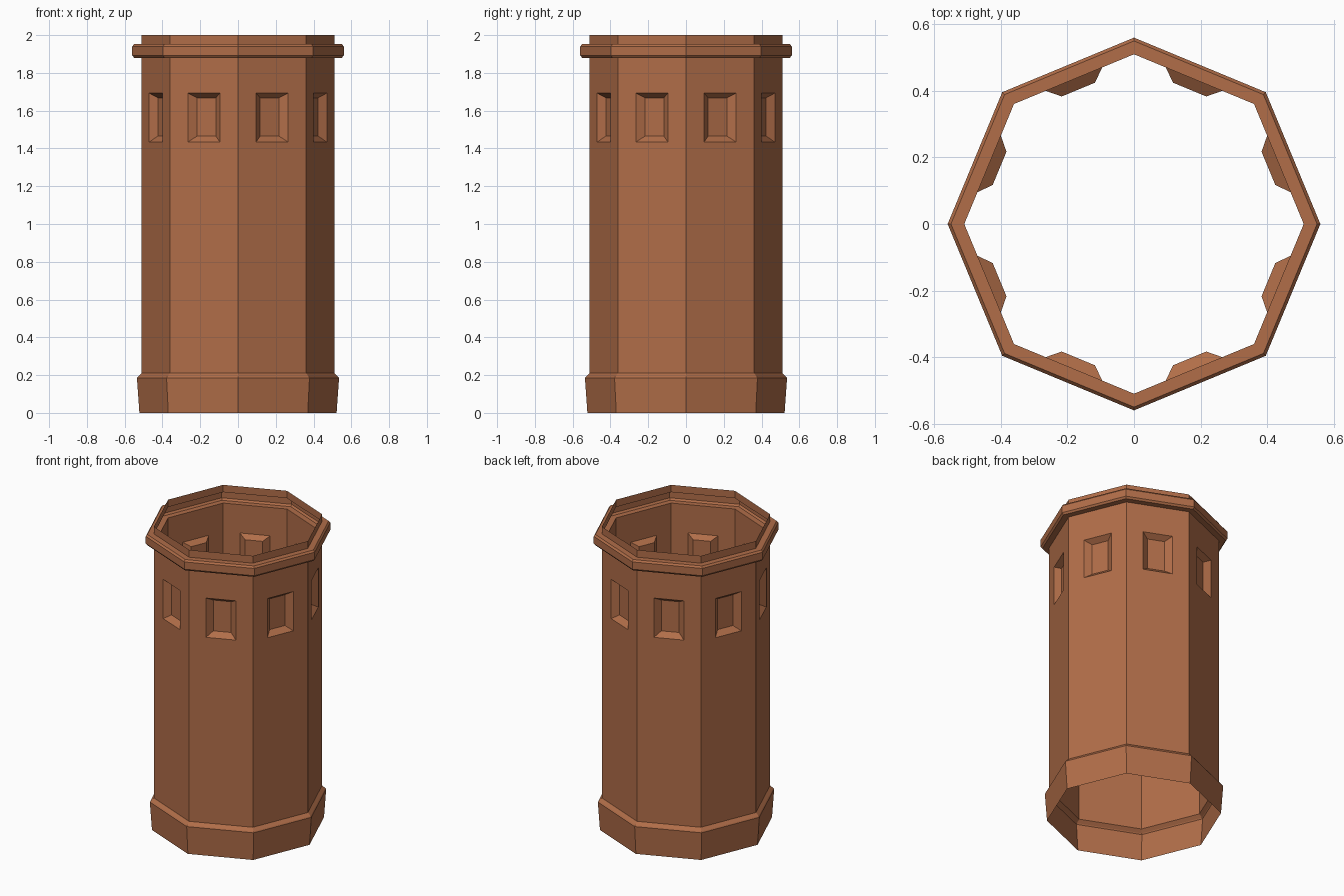
import bpy, bmesh, math
from mathutils import Vector

if "Cube" in bpy.data.objects:
    bpy.data.objects.remove(bpy.data.objects["Cube"])

SIDES = 8
R = 0.51                                   # body corner radius
APOTHEM = R * math.cos(math.pi / SIDES)
BODY_LOW, BODY_HIGH = 0.21, 1.88

clay = bpy.data.materials.new("clay")
clay.diffuse_color = (0.44, 0.155, 0.066, 1)
clay.use_nodes = True
clay.node_tree.nodes["Principled BSDF"].inputs["Base Color"].default_value = clay.diffuse_color


def ring(bm, r, z):
    return [bm.verts.new((r * math.cos(i * math.tau / SIDES),
                          r * math.sin(i * math.tau / SIDES), z)) for i in range(SIDES)]


def bridge(bm, a, b):
    n = len(a)
    for i in range(n):
        j = (i + 1) % n
        bm.faces.new((a[i], a[j], b[j], b[i]))


def shell(bm, profile):
    rings = [ring(bm, r, z) for r, z in profile]
    for a, b in zip(rings, rings[1:]):
        bridge(bm, a, b)


def panel_rect(bm, side, half, z0, z1, depth):
    ang = (side + 0.5) * math.tau / SIDES
    out = Vector((math.cos(ang), math.sin(ang), 0)) * (APOTHEM - depth)
    tan = Vector((-math.sin(ang), math.cos(ang), 0))
    return [bm.verts.new(out + tan * u + Vector((0, 0, z)))
            for u, z in ((-half, z0), (half, z0), (half, z1), (-half, z1))]


bm = bmesh.new()

# flared plinth, open underneath
shell(bm, [(0.522, 0), (0.535, 0.185), (0.53, 0.192), (R, BODY_LOW)])

# hollow collar and rim
shell(bm, [(R, BODY_HIGH), (0.55, BODY_HIGH), (0.56, 1.892), (0.56, 1.94),
           (0.55, 1.952), (R, 1.952), (R, 2.0)])

# body walls, each with a tapered recessed panel
for s in range(SIDES):
    wall = panel_rect(bm, s, R * math.sin(math.pi / SIDES), BODY_LOW, BODY_HIGH, 0)
    opening = panel_rect(bm, s, 0.092, 1.434, 1.693, 0)
    back = panel_rect(bm, s, 0.054, 1.465, 1.668, 0.034)
    bridge(bm, wall, opening)
    bridge(bm, opening, back)
    bm.faces.new(back)

bmesh.ops.remove_doubles(bm, verts=bm.verts[:], dist=1e-4)
mesh = bpy.data.meshes.new("chimney_pot")
bm.to_mesh(mesh)
bm.free()
mesh.materials.append(clay)
bpy.context.collection.objects.link(bpy.data.objects.new("chimney_pot", mesh))
